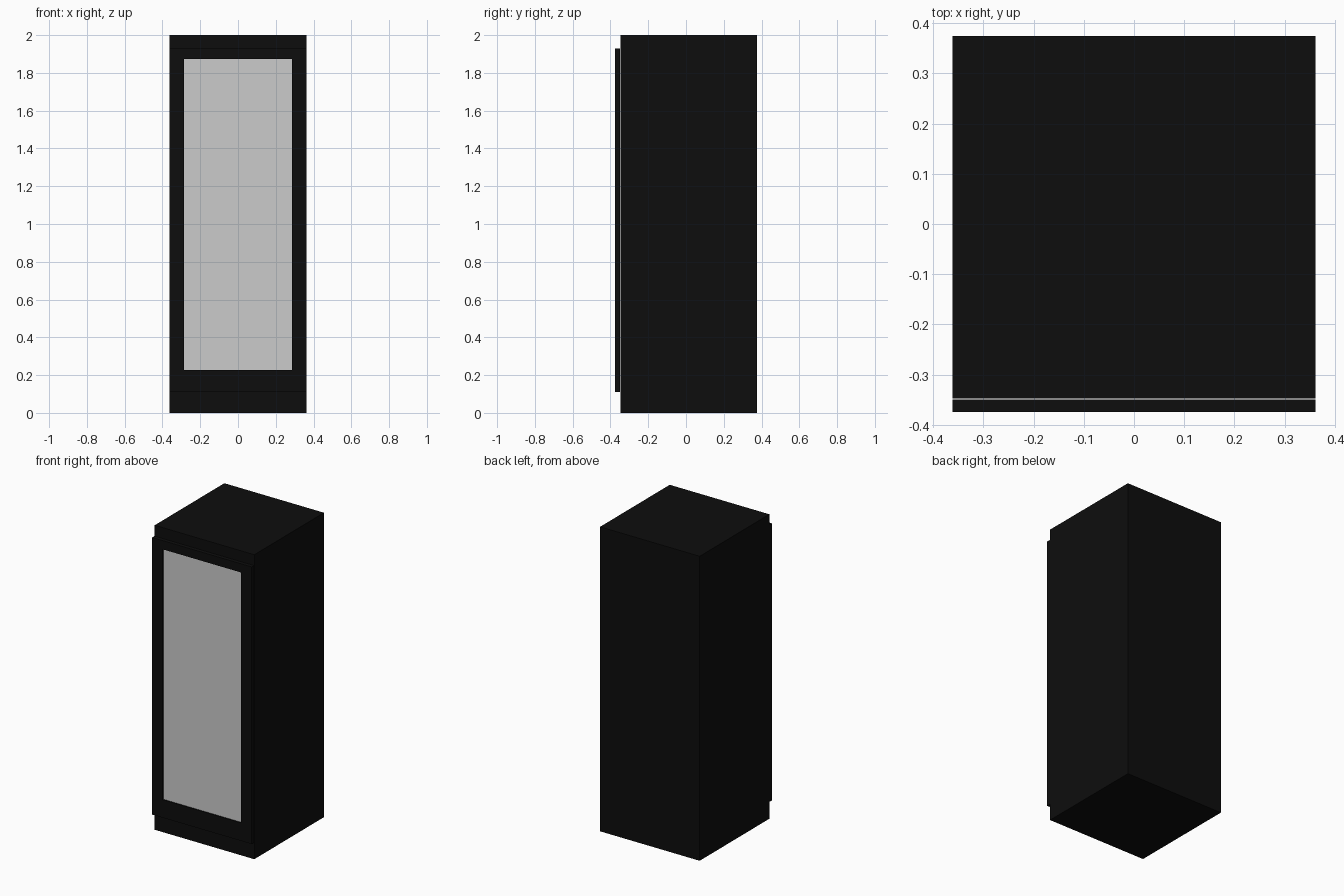
import bpy, bmesh

if "Cube" in bpy.data.objects:
    bpy.data.objects.remove(bpy.data.objects["Cube"])

black = bpy.data.materials.new("black_enamel")
black.diffuse_color = (0.004, 0.004, 0.004, 1)
black.use_nodes = True
black.node_tree.nodes["Principled BSDF"].inputs["Base Color"].default_value = black.diffuse_color


def box(name, x, y, z, mat=None):
    """Box from (min, max) ranges on each axis."""
    bm = bmesh.new()
    bmesh.ops.create_cube(bm, size=1)
    for v in bm.verts:
        v.co = [r[0] + (c + 0.5) * (r[1] - r[0]) for c, r in zip(v.co, (x, y, z))]
    me = bpy.data.meshes.new(name)
    bm.to_mesh(me)
    bm.free()
    ob = bpy.data.objects.new(name, me)
    bpy.context.collection.objects.link(ob)
    if mat:
        me.materials.append(mat)
    return ob


def cut(ob, x, y, z):
    """Subtract a box-shaped opening."""
    cutter = box(ob.name + "_cutter", x, y, z, black)
    cutter.hide_render = True
    cutter.hide_set(True)
    mod = ob.modifiers.new("opening", 'BOOLEAN')
    mod.operation = 'DIFFERENCE'
    mod.solver = 'EXACT'
    mod.object = cutter


W = 0.362                     # half width
GX, GZ = (-0.286, 0.286), (0.228, 1.873)   # window opening

# Cabinet shell, open at the front behind the door
cabinet = box("cabinet", (-W, W), (-0.348, 0.375), (0, 2), black)
cut(cabinet, (-0.30, 0.30), (-0.40, 0.315), (0.20, 1.89))

# Door frame standing a hair off the cabinet
door = box("door_frame", (-W, W), (-0.375, -0.350), (0.11, 1.93), black)
cut(door, GX, (-0.40, -0.30), GZ)

# Glass pane set slightly back in the frame
box("door_glass", GX, (-0.367, -0.358), GZ)
